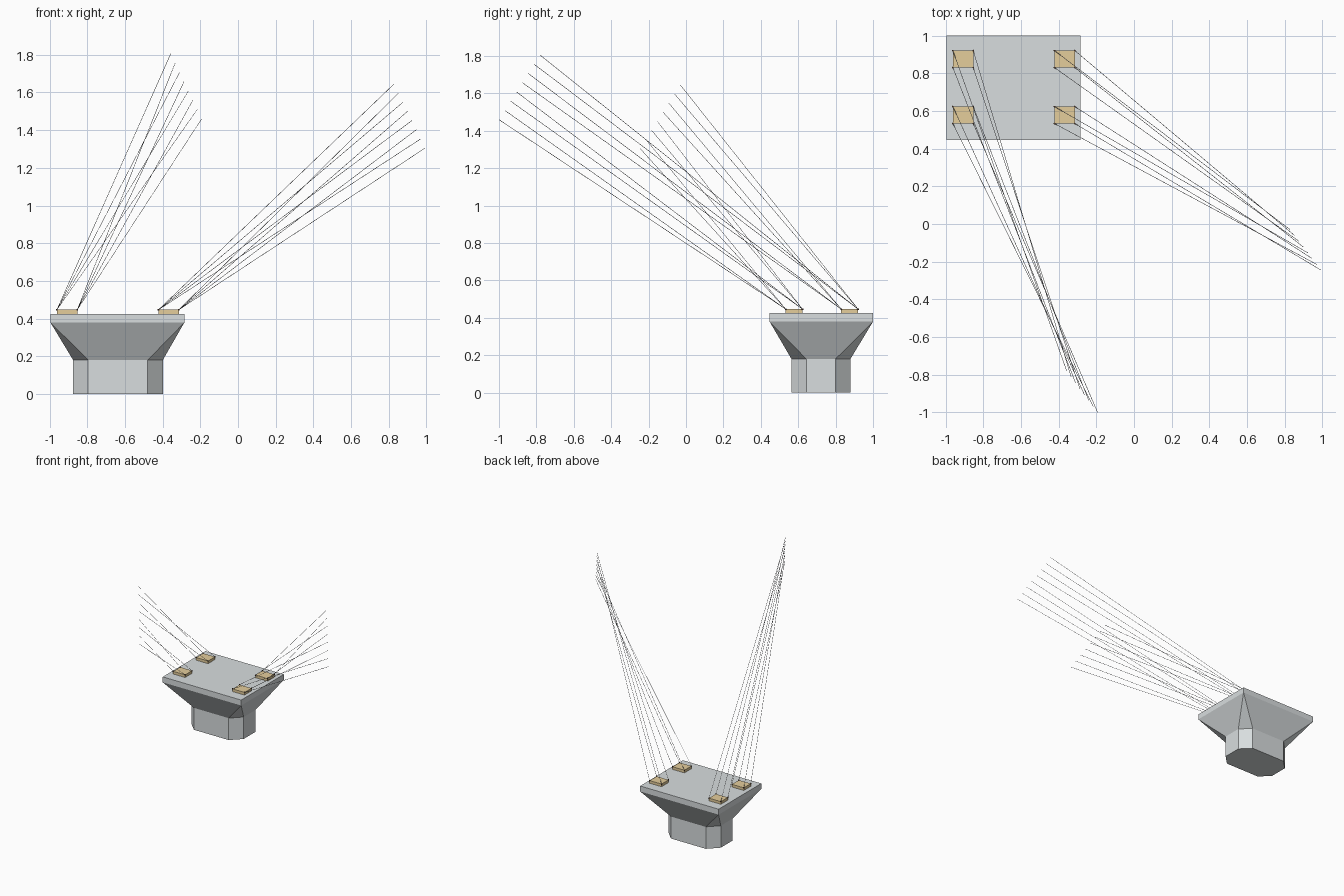
import bpy, bmesh
from mathutils import Vector

if "Cube" in bpy.data.objects:
    bpy.data.objects.remove(bpy.data.objects["Cube"])


def material(name, rgb):
    m = bpy.data.materials.new(name)
    m.diffuse_color = (*rgb, 1)
    m.use_nodes = True
    m.node_tree.nodes["Principled BSDF"].inputs["Base Color"].default_value = m.diffuse_color
    return m


CONCRETE = material("concrete grey", (0.69, 0.725, 0.735))
TAN = material("pad tan", (0.78, 0.61, 0.33))
STEEL = material("cable steel", (0.42, 0.43, 0.45))
BROWN = material("anchor brown", (0.10, 0.05, 0.03))


def finish(bm, name, mat):
    bmesh.ops.recalc_face_normals(bm, faces=bm.faces)
    me = bpy.data.meshes.new(name)
    bm.to_mesh(me)
    bm.free()
    me.materials.append(mat)
    ob = bpy.data.objects.new(name, me)
    bpy.context.collection.objects.link(ob)
    return ob


def ring(x0, x1, y0, y1, cx, cy, z):
    """Rectangle with cut corners, two points per corner."""
    return [(x0 + cx, y0, z), (x1 - cx, y0, z), (x1, y0 + cy, z), (x1, y1 - cy, z),
            (x1 - cx, y1, z), (x0 + cx, y1, z), (x0, y1 - cy, z), (x0, y0 + cy, z)]


def loft(name, rings, mat):
    bm = bmesh.new()
    loops = [[bm.verts.new(p) for p in r] for r in rings]
    for a, b in zip(loops, loops[1:]):
        for i in range(len(a)):
            j = (i + 1) % len(a)
            bm.faces.new((a[i], a[j], b[j], b[i]))
    bm.faces.new(loops[0])
    bm.faces.new(loops[-1])
    bmesh.ops.remove_doubles(bm, verts=bm.verts, dist=1e-5)
    return finish(bm, name, mat)


# Pier: chamfered shaft flaring out to a square-cornered slab
SHAFT = (-0.875, -0.399, 0.564, 0.879, 0.08, 0.08)
SLAB = (-0.996, -0.284, 0.447, 1.0, 0, 0)
loft("pier", [ring(*SHAFT, 0), ring(*SHAFT, 0.18),
              ring(*SLAB, 0.38), ring(*SLAB, 0.425)], CONCRETE)

# Bearing pads and the cables tied to their corners
PAD_W, PAD_D, PAD_Z0, PAD_Z1 = 0.108, 0.09, 0.425, 0.447
SIDES = {
    "left": (-0.961, (-0.357, -0.78, 1.805), (-0.193, -1.0, 1.46)),
    "right": (-0.422, (0.828, -0.03, 1.645), (0.993, -0.245, 1.305)),
}


def rod(name, a, b, r, mat, sides=4):
    a, b = Vector(a), Vector(b)
    bm = bmesh.new()
    bmesh.ops.create_cone(bm, cap_ends=True, segments=sides, radius1=r, radius2=r,
                          depth=(b - a).length)
    rot = (b - a).to_track_quat('Z', 'Y').to_matrix().to_4x4()
    bm.transform(rot)
    bmesh.ops.translate(bm, verts=bm.verts, vec=(a + b) / 2)
    finish(bm, name, mat)


for side, (x0, top, low) in SIDES.items():
    n = 0
    for row, y0 in (("back", 0.83), ("front", 0.533)):
        box = (x0, x0 + PAD_W, y0, y0 + PAD_D, 0, 0)
        loft(f"{side}_{row}_pad", [ring(*box, PAD_Z0), ring(*box, PAD_Z1)], TAN)
        for y in (y0 + PAD_D, y0):
            for x in (x0, x0 + PAD_W):
                end = Vector(top).lerp(Vector(low), n / 7)
                n += 1
                rod(f"{side}_cable_{n}", (x, y, PAD_Z1), end, 0.0013, STEEL)
                # small anchor stud under each cable end
                rod(f"{side}_anchor_{n}", (x, y, PAD_Z1 - 0.004),
                    (x, y, PAD_Z1 + 0.004), 0.005, BROWN, 6)
